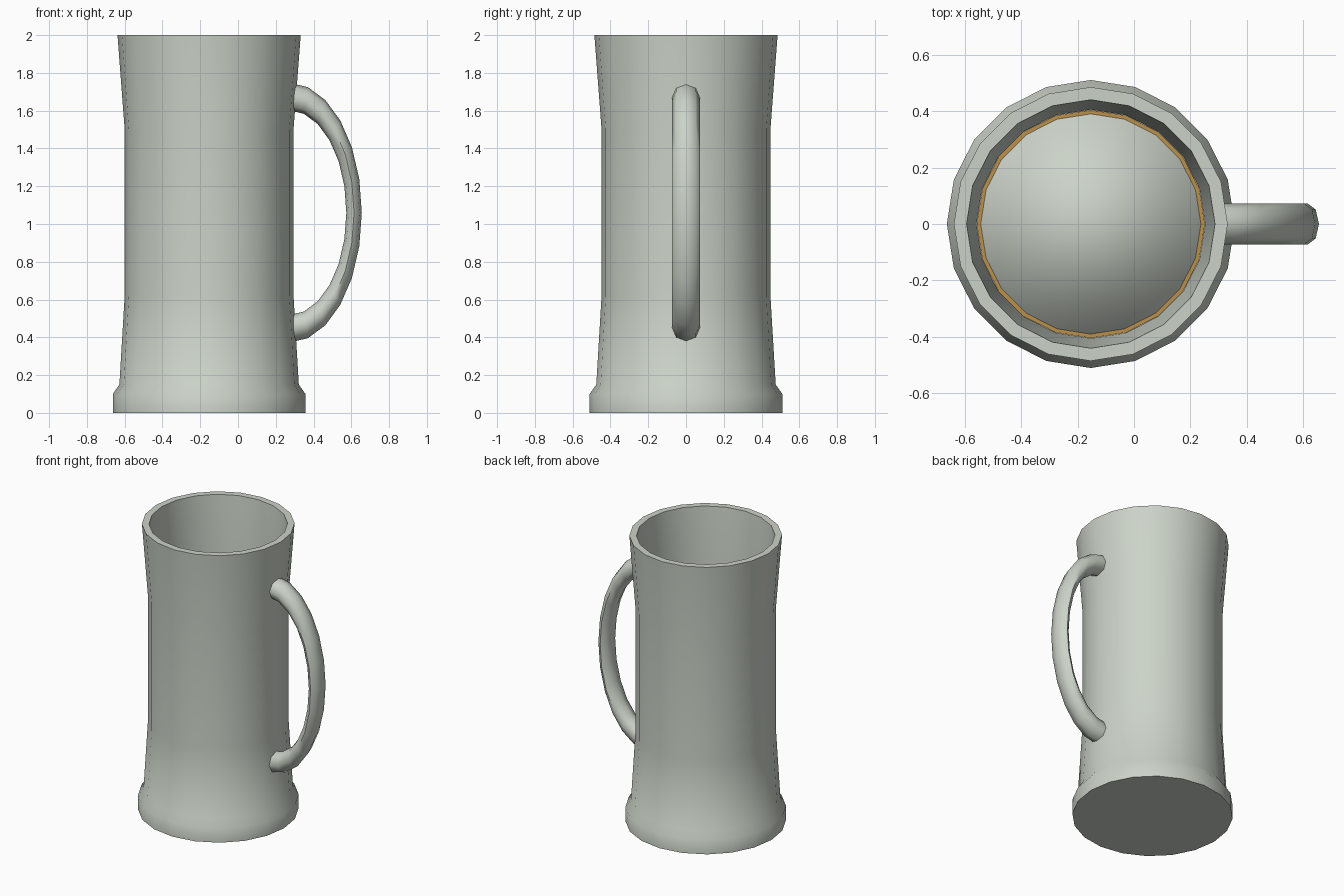
import bpy
import bmesh
from math import sin, cos, pi, radians

cube = bpy.data.objects.get("Cube")
if cube:
    bpy.data.objects.remove(cube, do_unlink=True)

AXIS_X = -0.153
SIDES = 20


def material(name, rgb):
    mat = bpy.data.materials.new(name)
    mat.use_nodes = True
    colour = (*rgb, 1)
    mat.diffuse_color = colour
    mat.node_tree.nodes["Principled BSDF"].inputs["Base Color"].default_value = colour
    return mat


def finish(name, bm, mat, angle):
    bmesh.ops.recalc_face_normals(bm, faces=bm.faces)
    mesh = bpy.data.meshes.new(name)
    bm.to_mesh(mesh)
    bm.free()
    mesh.materials.append(mat)
    obj = bpy.data.objects.new(name, mesh)
    bpy.context.collection.objects.link(obj)
    bpy.ops.object.select_all(action='DESELECT')
    obj.select_set(True)
    bpy.context.view_layer.objects.active = obj
    bpy.ops.object.shade_smooth_by_angle(angle=radians(angle))
    return obj


def skin(rings):
    """Join closed rings of points with quads and cap both ends."""
    bm = bmesh.new()
    loops = [[bm.verts.new(p) for p in ring] for ring in rings]
    for a, b in zip(loops, loops[1:]):
        n = len(a)
        for i in range(n):
            j = (i + 1) % n
            bm.faces.new((a[i], a[j], b[j], b[i]))
    bm.faces.new(loops[0])
    bm.faces.new(loops[-1])
    return bm


def lathe(name, profile, mat, angle=40):
    turns = [2 * pi * i / SIDES for i in range(SIDES)]
    rings = [[(AXIS_X + r * cos(t), r * sin(t), z) for t in turns]
             for r, z in profile]
    return finish(name, skin(rings), mat, angle)


ceramic = material("pale grey green", (0.60, 0.65, 0.58))
amber = material("amber", (0.50, 0.28, 0.07))

# Hollow mug with a stepped foot, slim waist and flared lip
lathe("mug_body", [(0.51, 0), (0.51, 0.10), (0.475, 0.15), (0.447, 0.62),
                   (0.447, 1.5), (0.485, 2), (0.44, 2), (0.405, 1.5),
                   (0.405, 0.12)], ceramic)

# Drink, with a paler surface layer that leaves a thin amber border
lathe("drink", [(0.404, 0.13), (0.404, 1.48)], amber)
lathe("drink_surface", [(0.39, 1.475), (0.39, 1.485)], ceramic, 100)

# Handle: half of a ring, squashed sideways
CENTRE_X, CENTRE_Z, MAJOR, MINOR, SQUASH = 0.27, 1.06, 0.615, 0.073, 0.56
STEPS = 12
rings = []
for s in range(STEPS + 1):
    a = pi * s / STEPS
    ring = []
    for k in range(8):
        t = 2 * pi * k / 8
        r = MAJOR + MINOR * cos(t)
        ring.append((CENTRE_X + SQUASH * r * sin(a), MINOR * sin(t),
                     CENTRE_Z + r * cos(a)))
    rings.append(ring)
finish("handle", skin(rings), ceramic, 60)
